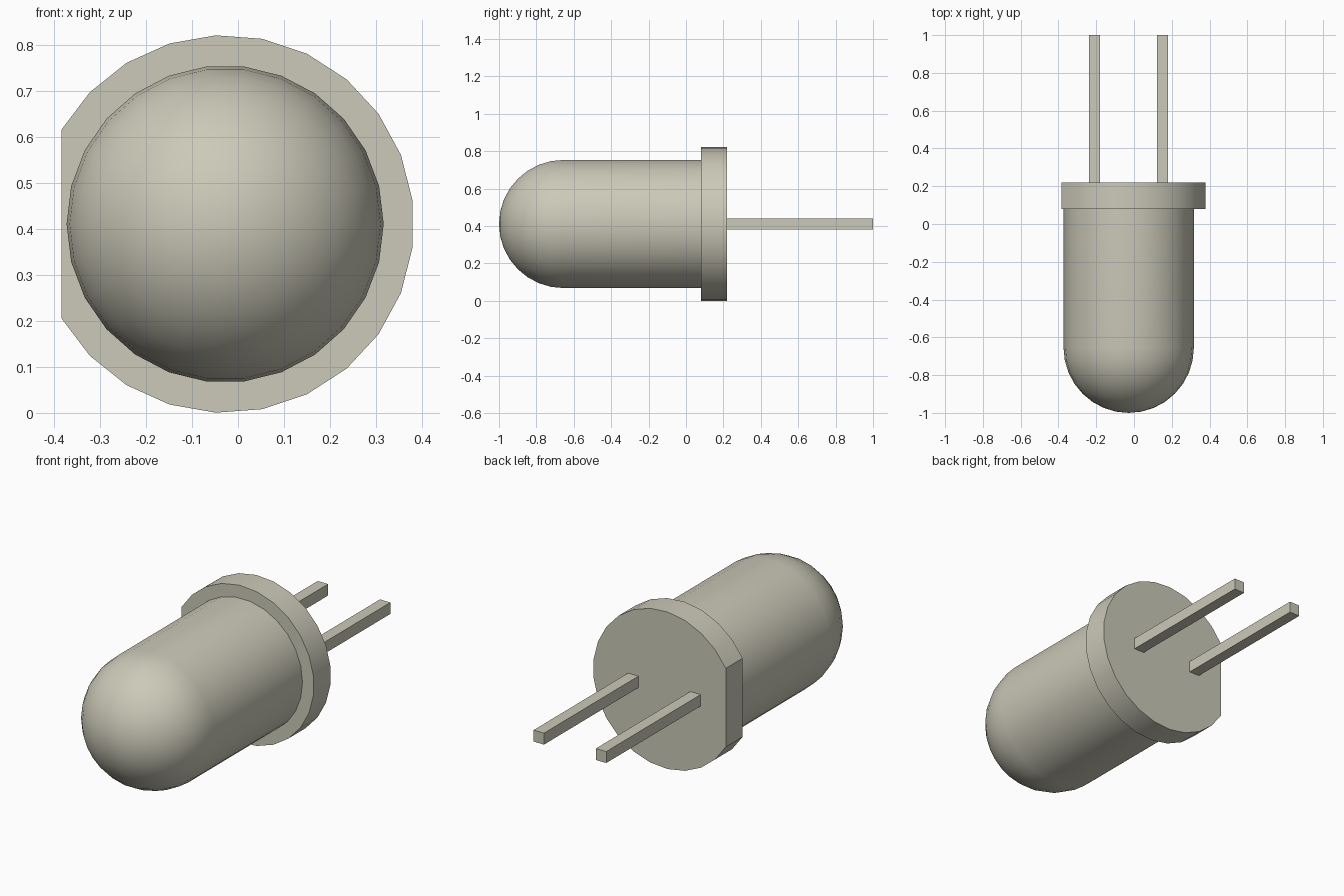
import bpy, bmesh
from math import sin, cos, pi, radians

cube = bpy.data.objects.get("Cube")
if cube:
    bpy.data.objects.remove(cube, do_unlink=True)

AXIS_X, AXIS_Z = -0.028, 0.411

# Single warm grey colour
grey = bpy.data.materials.new("warm_grey")
grey.use_nodes = True
grey.diffuse_color = (0.60, 0.585, 0.48, 1)
grey.node_tree.nodes["Principled BSDF"].inputs["Base Color"].default_value = grey.diffuse_color


def finish(name, bm, smooth=True):
    bmesh.ops.recalc_face_normals(bm, faces=bm.faces)
    mesh = bpy.data.meshes.new(name)
    bm.to_mesh(mesh)
    bm.free()
    mesh.materials.append(grey)
    obj = bpy.data.objects.new(name, mesh)
    bpy.context.collection.objects.link(obj)
    if smooth:
        bpy.ops.object.select_all(action='DESELECT')
        obj.select_set(True)
        bpy.context.view_layer.objects.active = obj
        bpy.ops.object.shade_smooth_by_angle(angle=radians(30))
    return obj


def ring(bm, radius, y, angles):
    return [bm.verts.new((AXIS_X + radius * cos(a), y, AXIS_Z + radius * sin(a)))
            for a in angles]


def bridge(bm, a, b):
    n = len(a)
    for i in range(n):
        j = (i + 1) % n
        bm.faces.new((a[i], a[j], b[j], b[i]))


# Round lens: straight barrel closed by a domed tip
SIDES, STEPS, RADIUS, DOME_Y = 26, 8, 0.345, -0.655
around = [2 * pi * i / SIDES for i in range(SIDES)]
bm = bmesh.new()
rings = [ring(bm, RADIUS, 0.08, around)]
for k in range(STEPS):
    t = k / STEPS * pi / 2
    rings.append(ring(bm, RADIUS * cos(t), DOME_Y - RADIUS * sin(t), around))
for a, b in zip(rings, rings[1:]):
    bridge(bm, a, b)
tip = bm.verts.new((AXIS_X, DOME_Y - RADIUS, AXIS_Z))
last = rings[-1]
for i in range(SIDES):
    bm.faces.new((last[i], last[(i + 1) % SIDES], tip))
bm.faces.new(rings[0])
finish("lens", bm)

# Flange: wide disc with one flat side
arc = [radians(-150 + 300 * i / 21) for i in range(22)]
bm = bmesh.new()
front = ring(bm, 0.411, 0.08, arc)
back = ring(bm, 0.411, 0.22, arc)
bridge(bm, front, back)
bm.faces.new(front)
bm.faces.new(back)
finish("flange", bm)

# Two square wire legs
for name, x in (("right_leg", -0.209), ("left_leg", 0.151)):
    bm = bmesh.new()
    bmesh.ops.create_cube(bm, size=1)
    bmesh.ops.scale(bm, vec=(0.06, 0.78, 0.06), verts=bm.verts)
    bmesh.ops.translate(bm, vec=(x, 0.61, AXIS_Z), verts=bm.verts)
    finish(name, bm, smooth=False)
